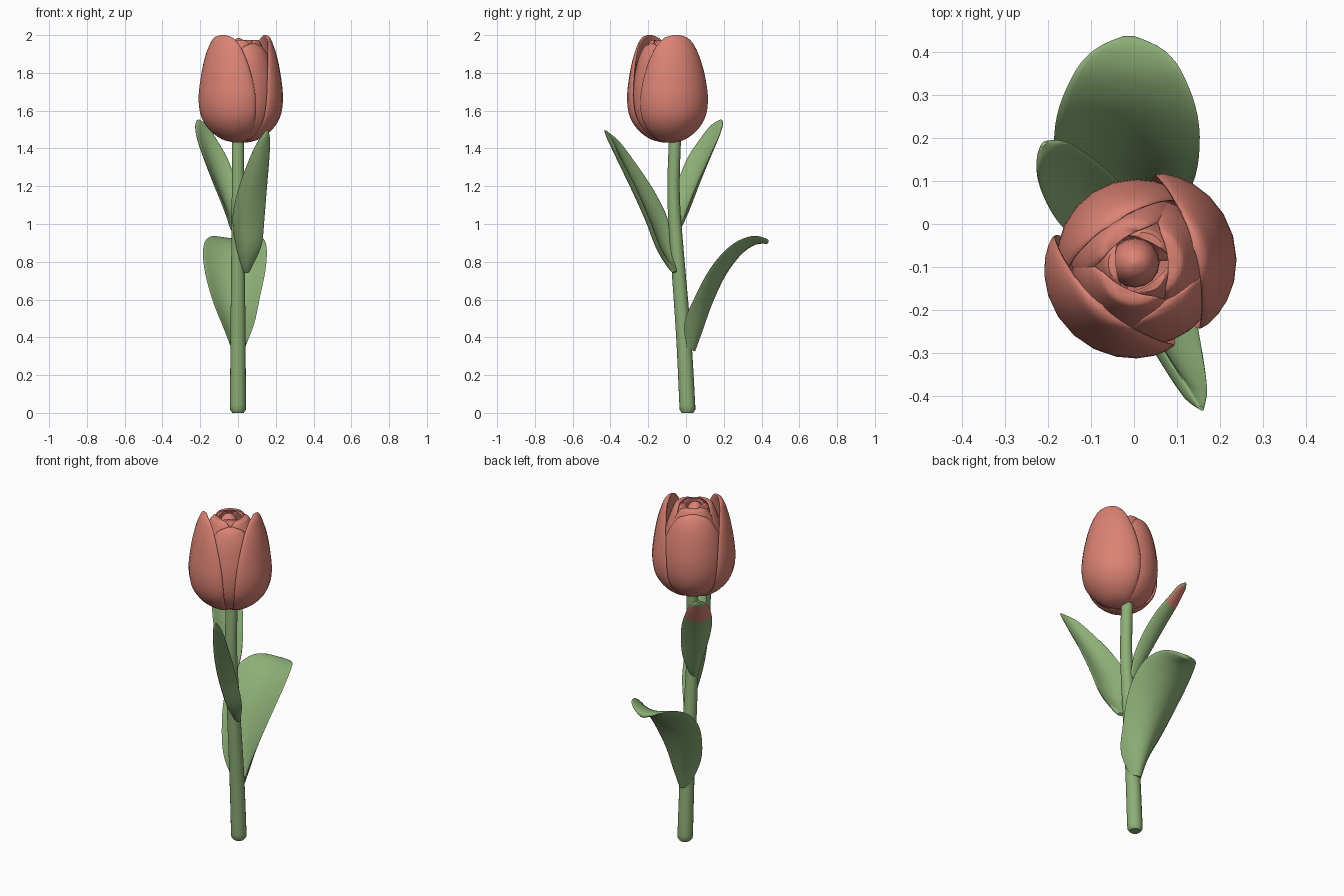
import bpy, bmesh, math
from mathutils import Vector

if "Cube" in bpy.data.objects:
    bpy.data.objects.remove(bpy.data.objects["Cube"])


def material(name, rgb):
    m = bpy.data.materials.new(name)
    m.diffuse_color = (*rgb, 1)
    m.use_nodes = True
    m.node_tree.nodes["Principled BSDF"].inputs["Base Color"].default_value = m.diffuse_color
    return m


RED = material("coral_red", (0.71, 0.225, 0.175))
GREEN = material("leaf_green", (0.268, 0.43, 0.185))


def spline(keys, n):
    """Catmull-Rom resampling of equal-length tuples."""
    k = [keys[0]] + list(keys) + [keys[-1]]
    out = []
    for i in range(n + 1):
        u = i / n * (len(keys) - 1)
        j = min(int(u), len(keys) - 2)
        f = u - j
        out.append([0.5 * (2 * b + (c - a) * f + (2 * a - 5 * b + 4 * c - d) * f * f
                           + (3 * b - a - 3 * c + d) * f ** 3)
                    for a, b, c, d in zip(k[j], k[j + 1], k[j + 2], k[j + 3])])
    return out


def loft(name, rings, mats, patch=None):
    """Closed skin through rings; patch(t, a) picks faces of the second material."""
    bm = bmesh.new()
    vs = [[bm.verts.new(p) for p in ring] for ring in rings]
    n = len(vs[0])
    for i in range(len(vs) - 1):
        for j in range(n):
            k = (j + 1) % n
            f = bm.faces.new((vs[i][j], vs[i][k], vs[i + 1][k], vs[i + 1][j]))
            if patch and patch((i + 0.5) / (len(vs) - 1), (j + 0.5) / n):
                f.material_index = 1
    bm.faces.new(vs[0])
    bm.faces.new(vs[-1])
    bmesh.ops.recalc_face_normals(bm, faces=bm.faces)
    me = bpy.data.meshes.new(name)
    bm.to_mesh(me)
    bm.free()
    for m in mats:
        me.materials.append(m)
    ob = bpy.data.objects.new(name, me)
    bpy.context.collection.objects.link(ob)
    bpy.context.view_layer.objects.active = ob
    ob.select_set(True)
    bpy.ops.object.shade_smooth_by_angle(angle=math.radians(50))
    ob.select_set(False)
    return ob


def circle(n):
    return [2 * math.pi * j / n for j in range(n)]


# Stem: gently curved tapering tube with a rounded foot
stem = [(0, 0.008, 0, 0.030), (0, 0.008, 0.015, 0.041)] + spline(
    [(0, 0.007, 0.04, 0.042), (0, -0.012, 0.4, 0.040), (0, -0.043, 0.8, 0.036),
     (0, -0.066, 1.15, 0.033), (0, -0.058, 1.46, 0.032)], 16)
loft("stem", [[(x + r * math.cos(a), y + r * math.sin(a), z) for a in circle(20)]
              for x, y, z, r in stem], [GREEN])


# Leaves: lens-shaped section, cupped towards the stem.  Keys: x, y, z, half width, cup
def leaf(name, keys, heading, th=0.014, patch=None):
    d = Vector(heading).normalized()
    side = Vector((d.y, -d.x, 0))
    rows = spline(keys, 30)
    rings = []
    for i, (x, y, z, w, cup) in enumerate(rows):
        t = Vector(rows[min(i + 1, 30)][:3]) - Vector(rows[max(i - 1, 0)][:3])
        n = side.cross(t).normalized()
        h = th * min(1, max(w, 0.005) / 0.03)
        rings.append([Vector((x, y, z)) + side * w * math.cos(a)
                      + n * (cup * math.cos(a) ** 2 + h * math.sin(a)) for a in circle(24)])
    loft(name, rings, [GREEN, RED], patch)


leaf("low_back_leaf", [
    (0, 0.035, 0.33, 0.035, 0.03), (0, 0.075, 0.44, 0.085, 0.09),
    (-0.012, 0.125, 0.58, 0.128, 0.085), (-0.016, 0.195, 0.73, 0.163, 0.075),
    (-0.016, 0.275, 0.84, 0.167, 0.06), (-0.014, 0.345, 0.895, 0.138, 0.04),
    (-0.012, 0.40, 0.91, 0.088, 0.02), (-0.012, 0.436, 0.905, 0.014, 0.0)], (0, 1))
leaf("front_leaf", [
    (0.045, -0.06, 0.745, 0.018, 0.0), (0.038, -0.13, 0.86, 0.075, 0.04),
    (0.032, -0.19, 1.02, 0.098, 0.05), (0.055, -0.265, 1.18, 0.086, 0.05),
    (0.095, -0.34, 1.33, 0.062, 0.035), (0.127, -0.39, 1.43, 0.038, 0.02),
    (0.155, -0.428, 1.495, 0.008, 0.0)], (-0.5, -0.85), 0.016)
# the outer face of this leaf has a red patch near its tip
leaf("upper_back_leaf", [
    (-0.02, -0.05, 0.96, 0.018, 0.0), (-0.05, -0.005, 1.07, 0.056, 0.035),
    (-0.095, 0.04, 1.2, 0.078, 0.045), (-0.14, 0.088, 1.33, 0.083, 0.038),
    (-0.178, 0.135, 1.44, 0.068, 0.022), (-0.197, 0.165, 1.51, 0.047, 0.01),
    (-0.21, 0.186, 1.55, 0.010, 0.0)], (-0.68, 0.73),
    patch=lambda t, a: 0.55 < a < 0.95 and 0.60 < t < 0.88)

# Blossom: petals wrapped on a bulb profile round one axis
AX, AY = 0.012, -0.09


def petal(name, heading, width, keys, th=0.016):
    """Keys: z, radius, share of the half width (degrees)."""
    rings = []
    for z, r, share in spline(keys, 28):
        w = math.radians(width) * share
        h = th * min(1, 0.25 + share)
        rings.append([])
        for a in circle(28):
            ang = math.radians(heading) + w * math.cos(a)
            rr = r - th + h * math.sin(a)
            rings[-1].append((AX + rr * math.cos(ang), AY + rr * math.sin(ang), z))
    loft(name, rings, [RED])


OUTER = [(1.432, 0.04, 1.0), (1.45, 0.105, 1.0), (1.50, 0.17, 1.0), (1.57, 0.213, 1.0),
         (1.66, 0.227, 0.98), (1.76, 0.219, 0.92), (1.86, 0.202, 0.80),
         (1.94, 0.182, 0.63), (1.985, 0.168, 0.40), (2.0, 0.158, 0.10)]
MIDDLE = [(1.44, 0.04, 1.0), (1.46, 0.10, 1.0), (1.52, 0.16, 1.0), (1.6, 0.190, 1.0),
          (1.7, 0.196, 0.97), (1.8, 0.184, 0.88), (1.88, 0.166, 0.72),
          (1.935, 0.145, 0.5), (1.955, 0.128, 0.12)]
INNER = [(1.5, 0.06, 1.0), (1.6, 0.14, 1.0), (1.72, 0.165, 1.0), (1.84, 0.15, 1.0),
         (1.92, 0.125, 0.92), (1.965, 0.105, 0.75), (1.975, 0.095, 0.5)]
CORE = [(1.6, 0.05, 1.0), (1.75, 0.10, 1.0), (1.88, 0.10, 1.0),
        (1.95, 0.085, 0.85), (1.975, 0.075, 0.5)]

petal("right_outer_petal", 16, 65, OUTER, 0.021)
petal("left_outer_petal", 228, 67, OUTER, 0.021)
petal("back_petal", 123, 72, MIDDLE)
petal("front_petal", 306, 60, MIDDLE)
for i in range(3):
    petal(f"inner_petal_{i + 1}", 5 + 120 * i, 68, INNER)
    petal(f"core_petal_{i + 1}", 65 + 120 * i, 62, CORE, 0.012)

# Central bud
bud = spline([(1.55, 0.02), (1.7, 0.05), (1.85, 0.058), (1.93, 0.050),
              (1.97, 0.030), (1.985, 0.004)], 14)
loft("bud", [[(AX - 0.01 + r * math.cos(a), AY + r * math.sin(a), z) for a in circle(16)]
             for z, r in bud], [RED])
